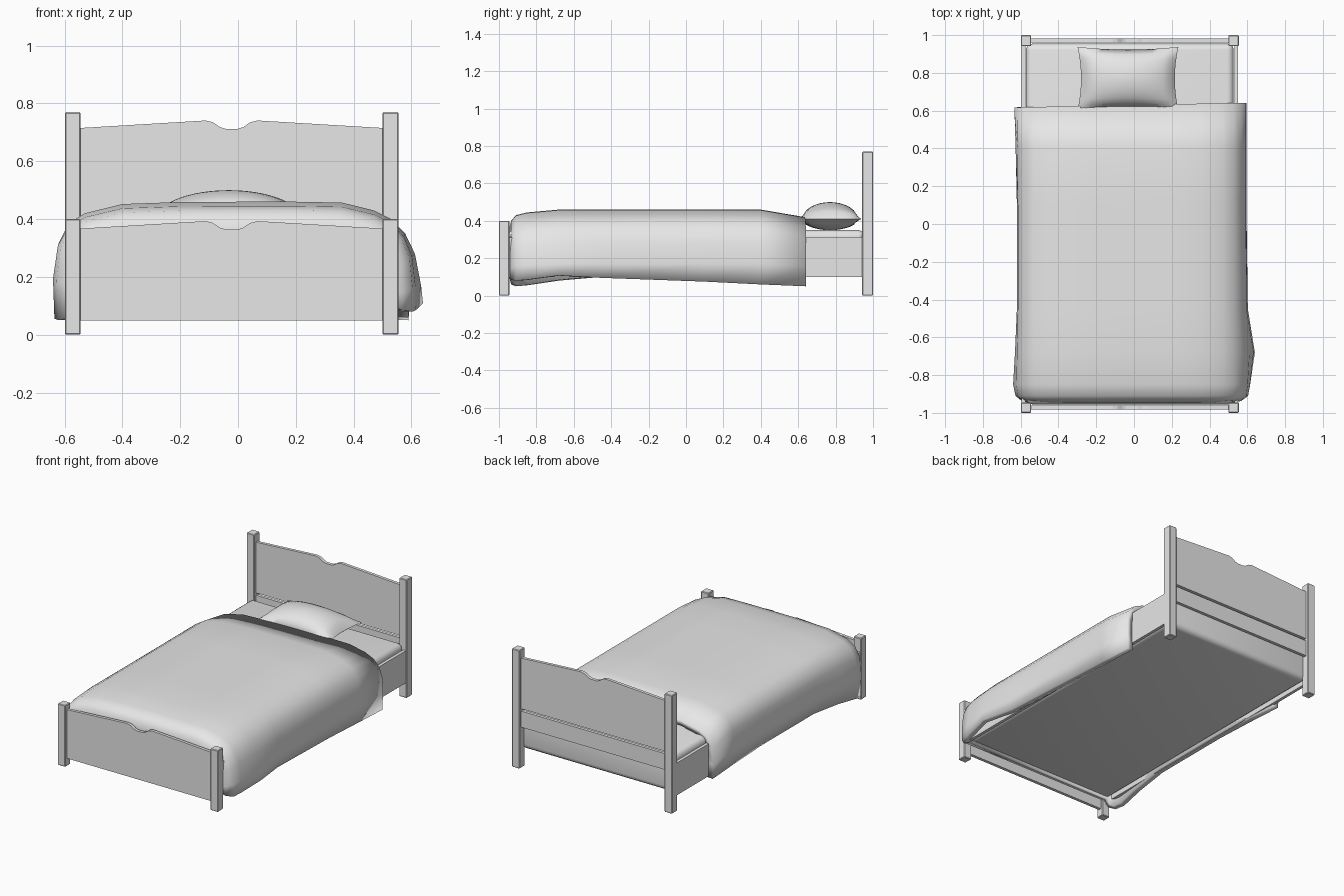
import bpy, bmesh, math
from mathutils import Matrix, Vector

if "Cube" in bpy.data.objects:
    bpy.data.objects.remove(bpy.data.objects["Cube"], do_unlink=True)

grey = bpy.data.materials.new("plain_grey")
grey.use_nodes = True
grey.diffuse_color = (0.8, 0.8, 0.8, 1)
grey.node_tree.nodes["Principled BSDF"].inputs["Base Color"].default_value = (0.8, 0.8, 0.8, 1)

CX = -0.022  # centre line of the frame


def finish(name, bm, smooth=None):
    mesh = bpy.data.meshes.new(name)
    bm.to_mesh(mesh)
    bm.free()
    mesh.materials.append(grey)
    obj = bpy.data.objects.new(name, mesh)
    bpy.context.collection.objects.link(obj)
    if smooth:
        bpy.ops.object.select_all(action="DESELECT")
        obj.select_set(True)
        bpy.context.view_layer.objects.active = obj
        bpy.ops.object.shade_smooth_by_angle(angle=math.radians(smooth))
    return obj


def box(name, x, y, z, bevel=0, segments=1, smooth=None):
    """Box from (min, max) ranges on each axis."""
    bm = bmesh.new()
    lo, hi = (Vector(c) for c in zip(x, y, z))
    size = Matrix.Diagonal((*(hi - lo), 1))
    bmesh.ops.create_cube(bm, size=1, matrix=Matrix.Translation((lo + hi) / 2) @ size)
    if bevel:
        bmesh.ops.bevel(bm, geom=bm.edges[:], offset=bevel, segments=segments,
                        profile=0.5, affect="EDGES")
    return finish(name, bm, smooth)


def shaped_board(name, y, bottom, shoulder):
    """Board with a sloping top and a shallow notch in the middle."""
    half = [(0.525, 0), (0.09, 0.026), (0.065, 0.02), (0.04, 0.003), (0.02, -0.003)]
    top = [(CX + x, shoulder + z) for x, z in half]
    top += [(CX - x, shoulder + z) for x, z in reversed(half)]
    outline = [(CX - 0.525, bottom), (CX + 0.525, bottom)] + top
    bm = bmesh.new()
    face = bm.faces.new([bm.verts.new((x, y[0], z)) for x, z in outline])
    new = bmesh.ops.extrude_face_region(bm, geom=[face])["geom"]
    bmesh.ops.translate(bm, vec=(0, y[1] - y[0], 0),
                        verts=[v for v in new if isinstance(v, bmesh.types.BMVert)])
    bmesh.ops.recalc_face_normals(bm, faces=bm.faces)
    return finish(name, bm)


# Corner posts and side rails
for side, s in (("right", -1), ("left", 1)):
    px = sorted((CX + s * 0.522, CX + s * 0.577))
    box(f"head_post_{side}", px, (0.942, 1), (0, 0.77), 0.004)
    box(f"foot_post_{side}", px, (-1, -0.945), (0, 0.4), 0.004)
    rx = sorted((CX + s * 0.553, CX + s * 0.573))
    box(f"side_rail_{side}", rx, (-0.95, 0.945), (0.1, 0.31))

# Headboard and footboard
shaped_board("headboard", (0.962, 0.982), 0.385, 0.715)
box("headboard_lower_plank", (CX - 0.525, CX + 0.525), (0.962, 0.982), (0.265, 0.37))
shaped_board("footboard", (-0.982, -0.962), 0.05, 0.367)

# Mattress
box("mattress", (CX - 0.55, CX + 0.55), (-0.955, 0.955), (0.11, 0.35), 0.035, 4, 60)

# Blanket: one draped section swept from head to foot
section = [(-0.605, 0), (-0.62, 0.2), (-0.615, 0.32), (-0.585, 0.385), (-0.53, 0.42),
           (-0.4, 0.452), (-0.2, 0.459), (0, 0.46), (0.2, 0.46), (0.36, 0.457),
           (0.47, 0.43), (0.53, 0.4), (0.57, 0.35), (0.592, 0.28), (0.595, 0.17), (0.59, 0)]
# y, top height, width, right and left flare, right and left hem height
stations = [(0.63, 0.42, 1, 0.02, 0, 0.09, 0.05),
            (0.4, 0.46, 1, 0.01, 0, 0.095, 0.06),
            (0.1, 0.46, 1, 0, 0, 0.1, 0.075),
            (-0.45, 0.46, 1, 0, 0.01, 0.1, 0.095),
            (-0.68, 0.46, 1, 0.015, 0.05, 0.08, 0.108),
            (-0.85, 0.445, 1, 0.03, 0.025, 0.055, 0.085),
            (-0.91, 0.43, 0.99, 0.02, 0.02, 0.05, 0.08),
            (-0.935, 0.4, 0.96, 0, 0, 0.06, 0.085),
            (-0.945, 0.36, 0.91, 0, 0, 0.1, 0.1)]
bm = bmesh.new()
rows = []
for y, top, width, flare_r, flare_l, hem_r, hem_l in stations:
    row = []
    for x, z in section:
        flare, hem = (-flare_r, hem_r) if x < 0 else (flare_l, hem_l)
        weight = min(1, max(0, (0.4 - z) / 0.3))
        skew = 0.02 * x if y > 0.6 else 0
        row.append(bm.verts.new((CX + (x - CX) * width + flare * weight, y + skew,
                                 z * top / 0.46 if z else hem)))
    rows.append(row)
for a, b in zip(rows, rows[1:]):
    for i in range(len(a) - 1):
        bm.faces.new((a[i], b[i], b[i + 1], a[i + 1]))
bm.faces.new(rows[-1])
bmesh.ops.recalc_face_normals(bm, faces=bm.faces)
bm.faces.ensure_lookup_table()
if bm.faces[len(section) // 2].normal.z < 0:
    bmesh.ops.reverse_faces(bm, faces=bm.faces[:])
blanket = finish("blanket", bm, 60)
thick = blanket.modifiers.new("thickness", "SOLIDIFY")
thick.thickness = 0.04
thick.offset = -1

# Pillow: two puffed sheets joined at a pinched seam
bm = bmesh.new()
for puff in (0.09, -0.06):
    sheet = bmesh.ops.create_grid(bm, x_segments=16, y_segments=12, size=1)["verts"]
    for v in sheet:
        u, w = v.co.x, v.co.y
        bulge = max(0, (1 - u * u) * (1 - w * w)) ** 0.55
        v.co = (-0.032 + 0.267 * u * (1 - 0.07 * (1 - w * w)),
                0.77 + 0.168 * w * (1 - 0.09 * (1 - u * u)),
                0.41 + puff * bulge)
bmesh.ops.remove_doubles(bm, verts=bm.verts, dist=0.0005)
bmesh.ops.recalc_face_normals(bm, faces=bm.faces)
finish("pillow", bm, 80)
